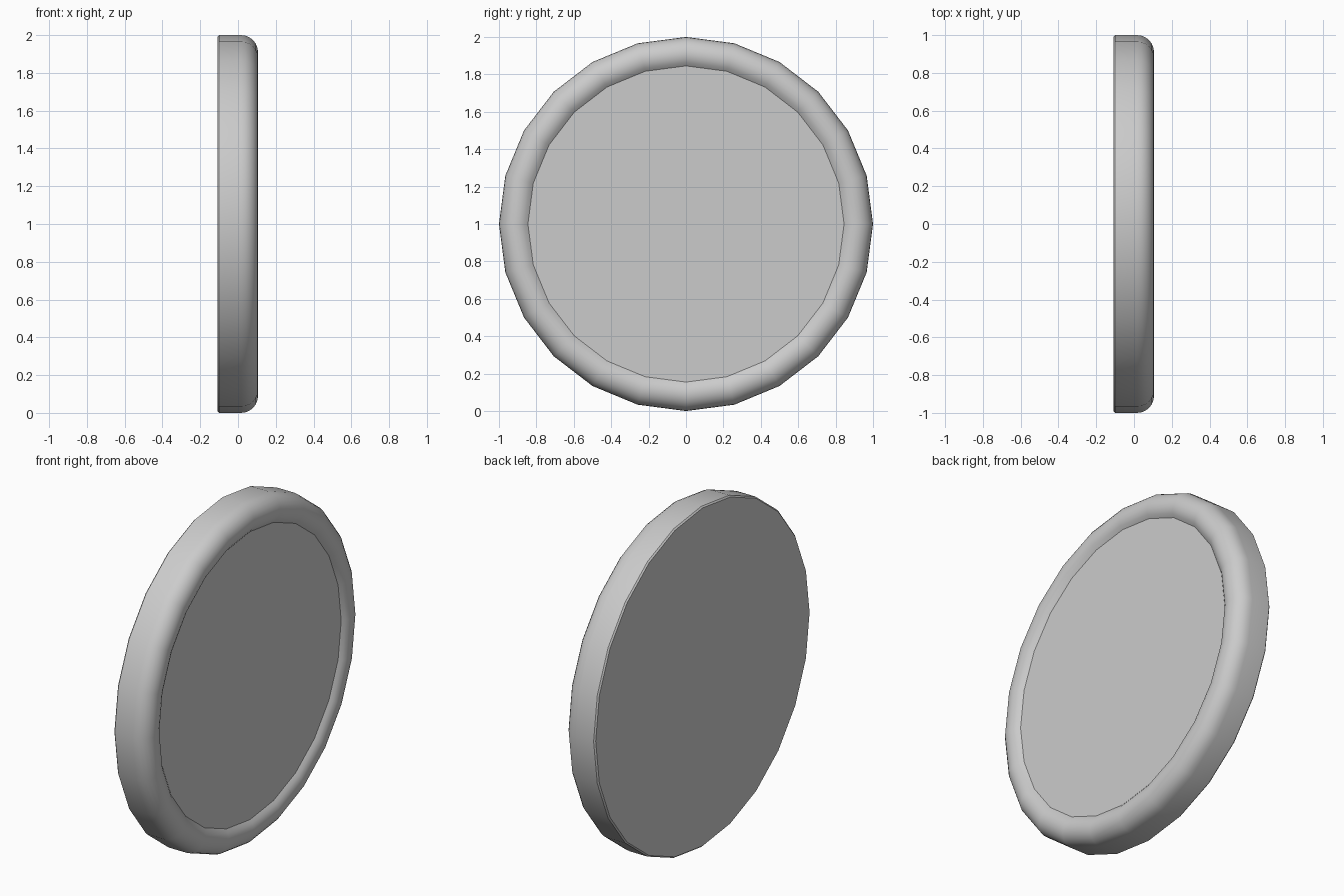
import bpy, bmesh, math

if "Cube" in bpy.data.objects:
    bpy.data.objects.remove(bpy.data.objects["Cube"])

SIDES = 24


def lathe(name, profile, cap_start=False, cap_end=False):
    """Spin (radius, x) points about the x axis, centred at z = 1."""
    bm = bmesh.new()
    rings = []
    for r, x in profile:
        ring = []
        for i in range(SIDES):
            a = 2 * math.pi * i / SIDES
            ring.append(bm.verts.new((x, r * math.cos(a), r * math.sin(a) + 1)))
        rings.append(ring)
    for lower, upper in zip(rings, rings[1:]):
        for i in range(SIDES):
            j = (i + 1) % SIDES
            bm.faces.new((lower[i], lower[j], upper[j], upper[i]))
    if cap_start:
        bm.faces.new(rings[0][::-1])
    if cap_end:
        bm.faces.new(rings[-1])
    mesh = bpy.data.meshes.new(name)
    bm.to_mesh(mesh)
    bm.free()
    obj = bpy.data.objects.new(name, mesh)
    bpy.context.collection.objects.link(obj)
    bpy.ops.object.select_all(action='DESELECT')
    obj.select_set(True)
    bpy.context.view_layer.objects.active = obj
    bpy.ops.object.shade_smooth_by_angle(angle=math.radians(35))
    return obj


# Rounded rim with a flat back, curling over to a shallow recess
profile = [(0.992, -0.108), (1.0, -0.1)]
cx, cr, rad = 0.016, 0.91, 0.09
for k in range(10):
    a = math.radians(136 * k / 9)
    profile.append((cr + rad * math.cos(a), cx + rad * math.sin(a)))

# Flat recessed panel closes the front of the disc
lathe("round_disc", profile, cap_start=True, cap_end=True)
